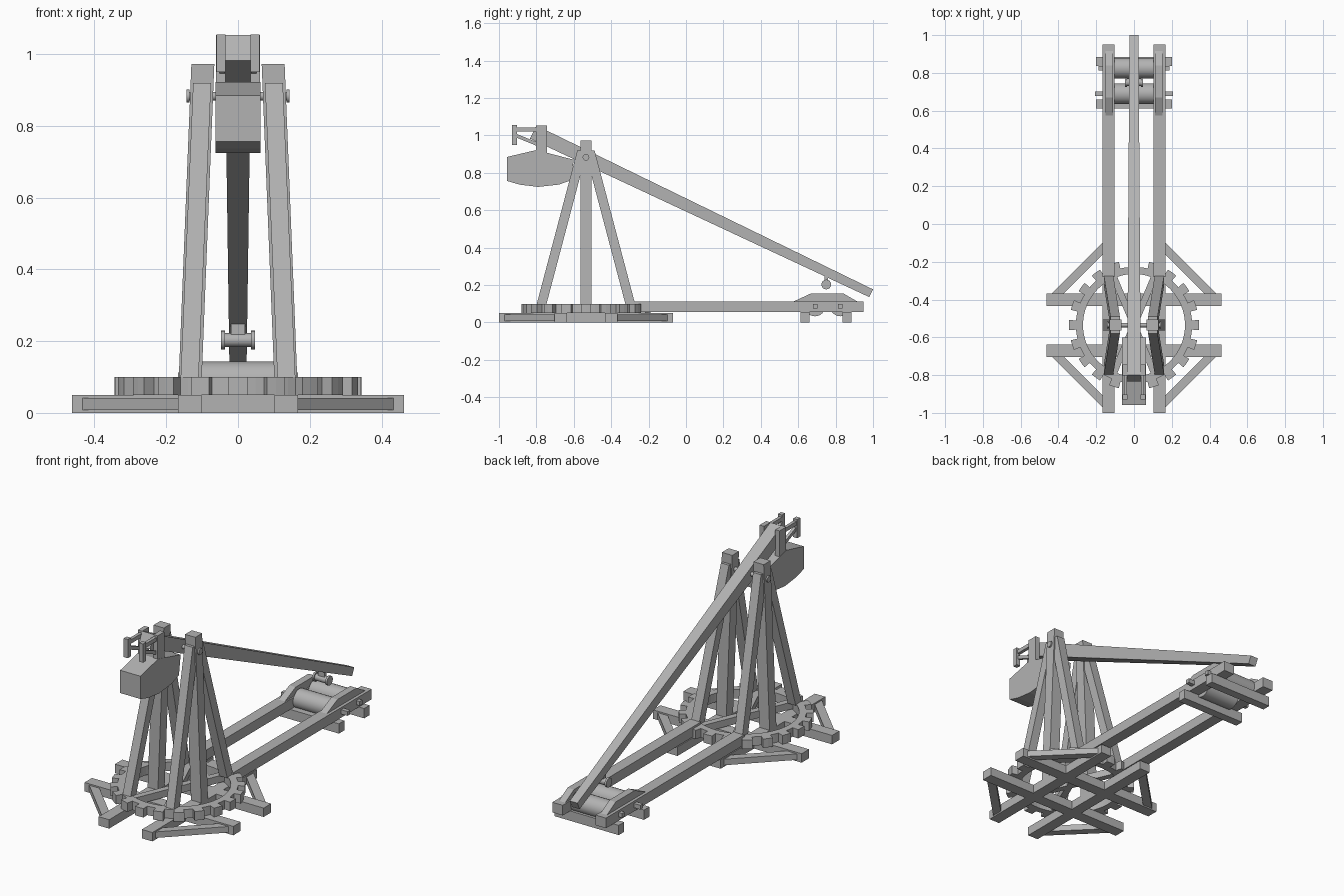
import bpy, bmesh, math
from mathutils import Vector

old = bpy.data.objects.get("Cube")
if old:
    bpy.data.objects.remove(old)

wood = bpy.data.materials.new("plain_grey")
wood.use_nodes = True
GREY = (0.45, 0.45, 0.45, 1)
wood.diffuse_color = GREY
wood.node_tree.nodes["Principled BSDF"].inputs["Base Color"].default_value = GREY
CY = -0.535  # centre of the turntable


def finish(name, bm, smooth=False):
    bmesh.ops.recalc_face_normals(bm, faces=bm.faces)
    mesh = bpy.data.meshes.new(name)
    bm.to_mesh(mesh)
    bm.free()
    ob = bpy.data.objects.new(name, mesh)
    bpy.context.collection.objects.link(ob)
    mesh.materials.append(wood)
    if smooth:
        bpy.ops.object.select_all(action='DESELECT')
        ob.select_set(True)
        bpy.context.view_layer.objects.active = ob
        bpy.ops.object.shade_smooth_by_angle(angle=math.radians(40))
    return ob


def loft(name, rings):
    """Solid joining matching outlines, capped at both ends."""
    bm = bmesh.new()
    loops = [[bm.verts.new(p) for p in r] for r in rings]
    n = len(loops[0])
    for a, b in zip(loops, loops[1:]):
        for i in range(n):
            j = (i + 1) % n
            bm.faces.new((a[i], a[j], b[j], b[i]))
    bm.faces.new(loops[0])
    bm.faces.new(loops[-1])
    return finish(name, bm)


def box(name, x, y, z):
    return loft(name, [[(x[0], y[0], h), (x[1], y[0], h), (x[1], y[1], h), (x[0], y[1], h)] for h in z])


def plate(name, x, profile):
    """Side profile in y, z given a thickness along x."""
    return loft(name, [[(h, y, z) for y, z in profile] for h in x])


def leaning(name, foot, head, w, d):
    """Post with level ends running from foot to head."""
    return loft(name, [[(p[0] + a * w / 2, p[1] + b * d / 2, p[2])
                        for a, b in ((-1, -1), (1, -1), (1, 1), (-1, 1))] for p in (foot, head)])


def beam(name, a, b, w, z):
    """Flat beam between two points on the ground plan."""
    a, b = Vector(a), Vector(b)
    side = (b - a).normalized().orthogonal() * w / 2
    plan = [a + side, b + side, b - side, a - side]
    return loft(name, [[(p.x, p.y, h) for p in plan] for h in z])


def spindle(name, y, z, sections, sides=24):
    """Turned part along x, from (x, radius) pairs."""
    rings = [[(x, y + r * math.cos(t), z + r * math.sin(t))
              for t in (i * math.tau / sides for i in range(sides))] for x, r in sections]
    ob = loft(name, rings)
    bm = bmesh.new()
    bm.from_mesh(ob.data)
    bpy.data.objects.remove(ob)
    return finish(name, bm, True)


# Ground frame
for s, side in ((1, "left"), (-1, "right")):
    box(side + "_ground_beam", sorted((s * .102, s * .167)), (-1, -.07), (0, .05))
    for e, end in ((1, "rear"), (-1, "front")):
        beam(f"{side}_{end}_brace", (s * .42, CY + e * .15), (s * .14, CY + e * .43), .045, (.008, .042))
for e, end in ((1, "rear"), (-1, "front")):
    y = CY + e * .135
    box(end + "_cross_beam", (-.463, .463), (y - .033, y + .033), (0, .05))

# Toothed ring
TEETH, STEPS = 20, 4
bm = bmesh.new()
loops = []
for z in (.05, .1):
    inner, mid = [], []
    for i in range(TEETH * STEPS):
        t = (i - 1) * math.tau / (TEETH * STEPS)
        for r, row in ((.27, inner), (.308, mid)):
            row.append(bm.verts.new((r * math.cos(t), CY + r * math.sin(t), z)))
    loops.append((inner, mid))
(bi, bo), (ti, to) = loops
n = TEETH * STEPS
outer_faces = []
for i in range(n):
    j = (i + 1) % n
    bm.faces.new((bi[i], bi[j], ti[j], ti[i]))
    bm.faces.new((ti[i], ti[j], to[j], to[i]))
    bm.faces.new((bi[i], bo[i], bo[j], bi[j]))
    f = bm.faces.new((bo[i], to[i], to[j], bo[j]))
    if i % STEPS < 2:
        outer_faces.append(f)
ext = bmesh.ops.extrude_face_region(bm, geom=outer_faces)
bmesh.ops.delete(bm, geom=outer_faces, context='FACES_ONLY')
for v in (g for g in ext["geom"] if isinstance(g, bmesh.types.BMVert)):
    d = Vector((v.co.x, v.co.y - CY, 0)).normalized()
    v.co += d * .036
finish("toothed_ring", bm)

# Crossed spokes inside the ring
for s, side in ((1, "left"), (-1, "right")):
    beam(side + "_spoke", (-s * .11, CY - .26), (s * .11, CY + .26), .035, (.055, .095))

# Towers, rails and roller bearings
for s, side in ((1, "left"), (-1, "right")):
    leaning(side + "_tower_post", (s * .135, CY, .05), (s * .098, CY, .972), .064, .06)
    for e, end in ((1, "rear"), (-1, "front")):
        leaning(f"{side}_{end}_leg", (s * .135, CY + e * .238, .095),
                (s * .1, CY + e * .02, .92), .05, .052)
    box(side + "_rail", sorted((s * .102, s * .167)), (-.28, .95), (.055, .112))
    plate(side + "_bearing_block", (s * .11, s * .15),
          [(.57, .11), (.67, .156), (.84, .156), (.92, .11)])
spindle("pivot_axle", CY, .883, [(-.143, .018), (-.135, .018), (-.135, .012),
                                (.135, .012), (.135, .018), (.143, .018)], 12)

# Rear feet and rollers
for name, y in (("inner_foot", .635), ("outer_foot", .86)):
    box(name, (-.2, .2), (y - .024, y + .024), (0, .055))
for name, y, half in (("inner_roller", .69, .207), ("outer_roller", .825, .188)):
    spindle(name, y, .088, [(-.102, .055), (.102, .055)])
    box(name + "_axle", (-half, half), (y - .012, y + .012), (.076, .1))

# Throwing arm, tapering to the rear
down = Vector((0, -.437, -.9))
ends = []
for y, z, half, depth in ((-.8, 1.053, .036, .078), (1, .177, .024, .046)):
    top = Vector((0, y, z))
    ends.append([top + o + Vector((s * half, 0, 0))
                 for o, s in ((Vector(), -1), (Vector(), 1), (down * depth, 1), (down * depth, -1))])
loft("throwing_arm", ends)

# Counterweight and its hanger frames
plate("counterweight", (-.063, .063),
      [(-.957, .885), (-.8, .922), (-.6, .87), (-.615, .76), (-.68, .737),
       (-.79, .725), (-.89, .737), (-.957, .757)])
for s, side in ((1, "left"), (-1, "right")):
    box(side + "_hanger_post", sorted((s * .035, s * .062)), (-.802, -.743), (.9, 1.053))
    box(side + "_hanger_tip", sorted((s * .035, s * .06)), (-.93, -.903), (.95, 1.055))
    box(side + "_hanger_bar", sorted((s * .036, s * .054)), (-.91, -.79), (1.02, 1.042))
    plate(side + "_hanger_strut", (s * .036, s * .052),
          [(-.91, 1.01), (-.8, .965), (-.8, .945), (-.91, .99)])

# Rope spool under the arm
spindle("rope_spool", .75, .203, [(-.047, .026), (-.036, .026), (-.036, .019),
                                 (.036, .019), (.036, .026), (.047, .026)])
box("spool_hook", (-.019, .019), (.74, .76), (.215, .275))
